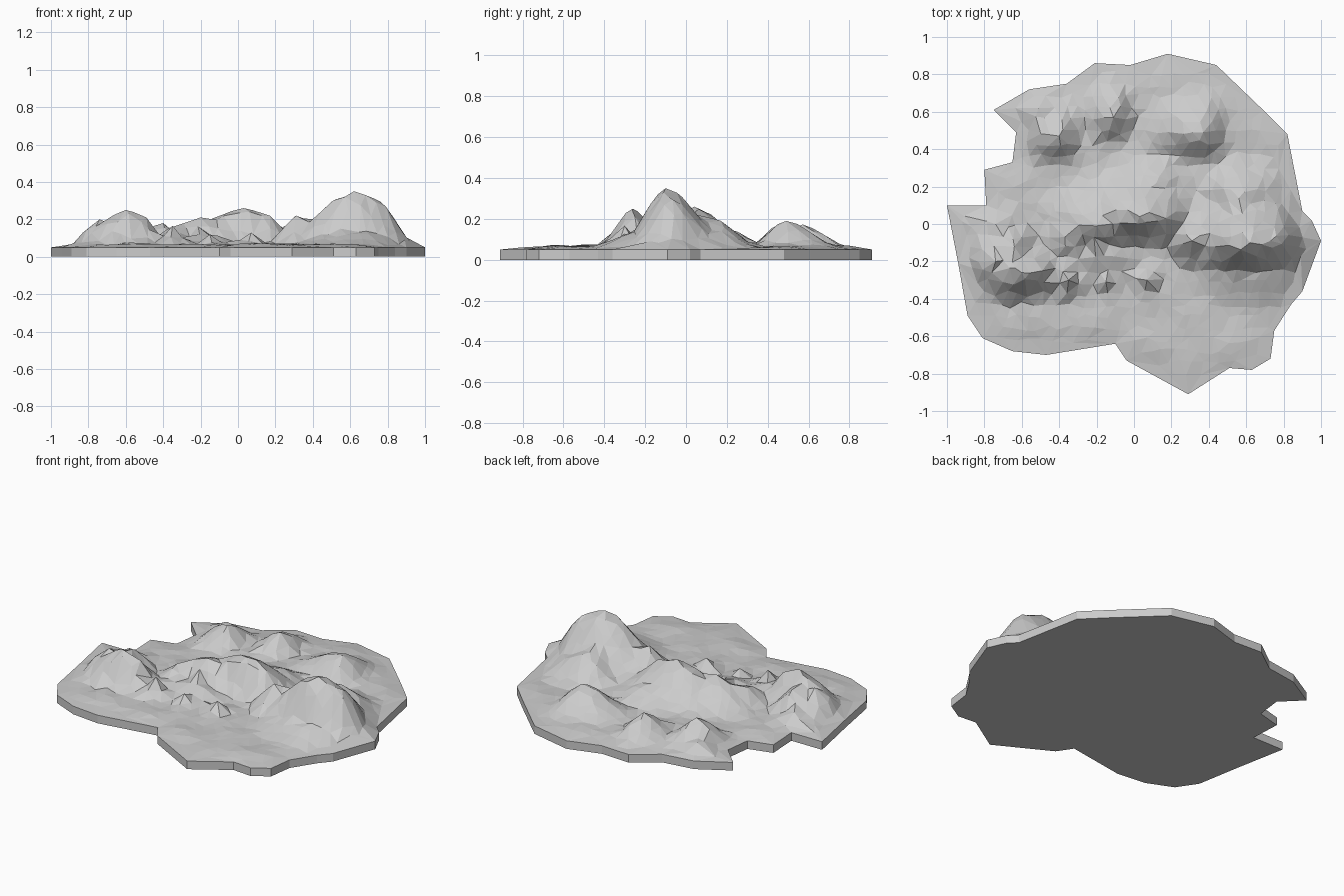
import bpy
import bmesh
import math
import random
from mathutils import Vector, noise
from mathutils.geometry import delaunay_2d_cdt, intersect_point_line

random.seed(4)
RIM = 0.05
SPACING = 0.062

# Ragged coastline, in hundredths
coast = [(-100, 10), (-79, 10), (-80, 29), (-65, 33), (-63, 49), (-75, 61), (-56, 72), (-36, 75),
         (-21, 86), (-2, 85), (18, 91), (44, 85), (69, 61), (82, 48), (90, 7), (95, 2), (100, -9),
         (90, -36), (84, -43), (75, -57), (73, -72), (63, -78), (51, -77), (29, -91), (-4, -73),
         (-10, -64), (-47, -70), (-65, -68), (-81, -61), (-89, -49), (-94, -21)]

# Hills: x, y, height, then reach to west, east, south and north, in hundredths
west_bluff = [(-60, -26, 20, 20, 17, 11, 12), (-74, -20, 15, 12, 12, 13, 14),
              (-49, -25, 16, 10, 7, 10, 8), (-64, -12, 14, 16, 8, 14, 10),
              (-74, 0, 8, 12, 12, 14, 9)]
central_ridge = [(3, 4, 21, 30, 24, 11, 19), (-20, -1, 16, 20, 20, 10, 18),
                 (-37, -7, 11, 9, 16, 12, 12), (17, 3, 17, 15, 10, 12, 17),
                 (-16, -17, 7, 26, 16, 11, 10), (12, 22, 9, 25, 14, 12, 13)]
east_peak = [(62, -10, 30, 27, 24, 14, 21), (73, -9, 26, 15, 15, 13, 18),
             (31, -9, 17, 9, 18, 9, 13), (56, 14, 15, 15, 20, 20, 14),
             (65, -26, 8, 30, 20, 14, 12)]
north_knolls = [(37, 49, 14, 24, 10, 12, 17), (-40, 47, 13, 15, 10, 11, 14),
                (-11, 57, 12, 13, 8, 11, 16), (-51, 62, 7, 10, 12, 11, 8)]
boulders = [(-35, -30, 12, 6, 6, 8, 7), (-15, -31, 7, 6, 6, 6, 6), (7, -30, 8, 7, 6, 6, 6),
            (30, -18, 8, 6, 7, 6, 7)]
hills = [[n / 100 for n in hill]
         for group in (west_bluff, central_ridge, east_peak, north_knolls, boulders)
         for hill in group]
outline = [Vector((x / 100, y / 100)) for x, y in coast]


def edge_distance(p):
    """Distance from a point to the coastline."""
    best = 10.0
    for a, b in zip(outline, outline[1:] + outline[:1]):
        near, t = intersect_point_line(p, a, b)
        near = a.lerp(b, min(max(t, 0), 1))
        best = min(best, (p - near.to_2d()).length)
    return best


def inside(p):
    """Even-odd test against the coastline."""
    hit = False
    for a, b in zip(outline, outline[1:] + outline[:1]):
        if (a.y > p.y) != (b.y > p.y):
            if p.x < a.x + (p.y - a.y) * (b.x - a.x) / (b.y - a.y):
                hit = not hit
    return hit


def height(p):
    """Rolling ground, with the tallest hill at each place winning."""
    rough = noise.noise(Vector((p.x * 7, p.y * 7, 1)))
    tallest = 0
    for x, y, h, west, east, south, north in hills:
        dx = (p.x - x) / (east if p.x > x else west)
        dy = (p.y - y) / (north if p.y > y else south)
        tallest = max(tallest, h * math.exp(-dx * dx - dy * dy))
    fade = min(1, edge_distance(p) / 0.12)
    ground = 0.016 + 0.014 * rough
    return RIM + fade * max(0, max(tallest, ground) + 0.15 * tallest * rough * (tallest < 0.12))


# Scattered survey points, with one on every summit
points = [Vector(hill[:2]) for hill in hills]
summits = list(points)
steps = int(1 / SPACING) + 1
for i in range(-steps, steps + 1):
    for j in range(-steps, steps + 1):
        p = Vector((i + j % 2 / 2 + random.uniform(-0.3, 0.3), j + random.uniform(-0.3, 0.3))) * SPACING
        if inside(p) and edge_distance(p) > 0.035:
            if min((p - s).length for s in summits) > 0.035:
                points.append(p)

# Triangulate the land inside the coastline
count = len(outline)
verts, _, faces, *_ = delaunay_2d_cdt(outline + points, [], [list(range(count))], 1, 1e-5)
bm = bmesh.new()
land = [bm.verts.new((v.x, v.y, height(Vector((v.x, v.y))))) for v in verts]
for face in faces:
    bm.faces.new([land[k] for k in face])
loose = [v for v in bm.verts if not v.link_faces]
bmesh.ops.delete(bm, geom=loose, context='VERTS')

# Drop the coast to a flat base
rim = [e for e in bm.edges if e.is_boundary]
wall = bmesh.ops.extrude_edge_only(bm, edges=rim)['geom']
for v in wall:
    if isinstance(v, bmesh.types.BMVert):
        v.co.z = 0
base = [e for e in wall if isinstance(e, bmesh.types.BMEdge) and e.is_boundary]
bmesh.ops.edgeloop_fill(bm, edges=base)
bmesh.ops.recalc_face_normals(bm, faces=bm.faces)

# Plain grey stone
stone = bpy.data.materials.new("grey_stone")
stone.use_nodes = True
grey = (0.6, 0.6, 0.6, 1)
stone.diffuse_color = grey
stone.node_tree.nodes["Principled BSDF"].inputs["Base Color"].default_value = grey

cube = bpy.data.objects.get("Cube")
if cube:
    bpy.data.objects.remove(cube)
mesh = bpy.data.meshes.new("island_terrain")
bm.to_mesh(mesh)
bm.free()
mesh.materials.append(stone)
bpy.context.collection.objects.link(bpy.data.objects.new("island_terrain", mesh))
